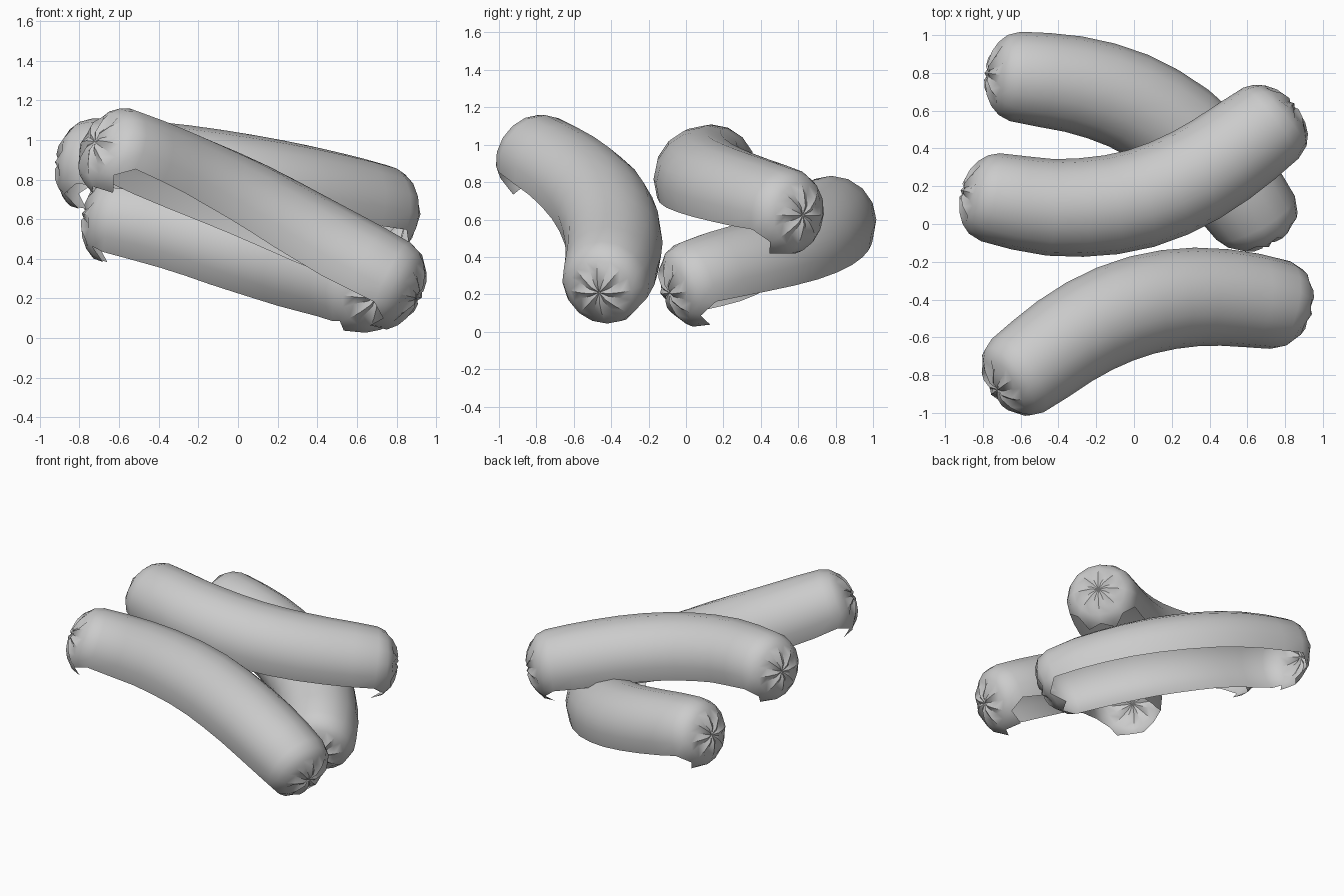
import bpy, bmesh, math
from mathutils import Vector

if "Cube" in bpy.data.objects:
    bpy.data.objects.remove(bpy.data.objects["Cube"])

SEG = 16                                   # sides round each sausage
CAP = [0.0, 0.008, 0.025, 0.055, 0.10, 0.165]   # ring distances from a tip
CAP_R = [0.0, 0.22, 0.50, 0.72, 0.89, 0.98]     # ring radius factors


def smooth_path(points, steps=20):
    """Catmull-Rom curve through the points, as a dense polyline."""
    p = [Vector(q) for q in points]
    p = [2 * p[0] - p[1]] + p + [2 * p[-1] - p[-2]]
    out = []
    for i in range(1, len(p) - 2):
        a, b, c, d = p[i - 1:i + 3]
        for k in range(steps):
            t = k / steps
            out.append(0.5 * (2 * b + (c - a) * t + (2 * a - 5 * b + 4 * c - d) * t ** 2
                              + (3 * b - a - 3 * c + d) * t ** 3))
    return out + [p[-2]]


def at_length(line, s):
    """Position and direction at arc length s."""
    for a, b in zip(line, line[1:]):
        step = (b - a).length
        if s <= step or b is line[-1]:
            return a.lerp(b, min(1, s / step)), (b - a).normalized()
        s -= step


def sausage(name, points, front_cut, back_cut, r_end=0.235, r_mid=0.265):
    """Curved tube with puckered tips; underside open between the two cut angles."""
    line = smooth_path(points)
    length = sum((b - a).length for a, b in zip(line, line[1:]))
    body = [0.165 + (length - 0.33) * k / 10 for k in range(1, 10)]
    dist = CAP + body + [length - d for d in reversed(CAP)]
    fac = CAP_R + [1] * 9 + CAP_R[::-1]
    n = len(dist)
    bm = bmesh.new()
    rings = []
    for i, (s, f) in enumerate(zip(dist, fac)):
        pos, d = at_length(line, s)
        side = d.cross(Vector((0, 0, 1))).normalized()
        up = side.cross(d)
        r = f * (r_end + (r_mid - r_end) * math.sin(math.pi * s / length))
        inward = d if i < n / 2 else -d
        near = min(i, n - 1 - i)
        if near == 0:
            rings.append([bm.verts.new(pos + inward * 0.025)] * SEG)
            continue
        ring = []
        for j in range(SEG):
            a = 2 * math.pi * j / SEG
            # radial folds of the puckered tip
            fold = (0.0, 0.012, 0.028, 0.012)[near] if near < 4 and j % 2 else 0
            ring.append(bm.verts.new(pos + inward * fold
                                     + (side * math.cos(a) + up * math.sin(a)) * r))
        rings.append(ring)
    for i in range(n - 1):
        near = min(i, n - 2 - i)
        for j in range(SEG):
            ang = (j + 0.5) * 360 / SEG
            gap = 180 + back_cut < ang < 360 - front_cut
            k = (j + 1) % SEG
            a, b, c, d = rings[i][j], rings[i + 1][j], rings[i + 1][k], rings[i][k]
            if gap and near > 4:
                continue
            if gap and near == 4:          # ragged rim below the tips
                first = i < n / 2
                if j % 2:
                    bm.faces.new((a, b, d) if first else (b, c, a))
                else:
                    bm.faces.new((a, c, d) if first else (b, c, d))
                continue
            quad = list(dict.fromkeys((a, b, c, d)))
            bm.faces.new(quad)
    loose = [v for v in bm.verts if not v.link_faces]
    bmesh.ops.delete(bm, geom=loose, context='VERTS')
    me = bpy.data.meshes.new(name)
    bm.to_mesh(me)
    bm.free()
    ob = bpy.data.objects.new(name, me)
    bpy.context.collection.objects.link(ob)
    bpy.ops.object.select_all(action='DESELECT')
    ob.select_set(True)
    bpy.context.view_layer.objects.active = ob
    bpy.ops.object.shade_smooth_by_angle(angle=math.radians(40))
    return ob


# front sausage, sloping down to the right
sausage("front_sausage", [(-0.74, -0.89, 1.0), (-0.57, -0.77, 0.915), (-0.28, -0.565, 0.78),
                          (0.02, -0.435, 0.64), (0.35, -0.385, 0.47), (0.70, -0.415, 0.30),
                          (0.92, -0.47, 0.20)], 22.5, 22.5)
# upper sausage, resting across the other two
sausage("upper_sausage", [(-0.92, 0.18, 0.89), (-0.70, 0.13, 0.865), (-0.38, 0.085, 0.83),
                          (0.0, 0.125, 0.77), (0.34, 0.265, 0.71), (0.68, 0.50, 0.645),
                          (0.85, 0.64, 0.62)], 22.5, 22.5)
# lower sausage, at the back
sausage("lower_sausage", [(-0.79, 0.80, 0.63), (-0.58, 0.775, 0.59), (-0.27, 0.73, 0.52),
                          (0.02, 0.63, 0.44), (0.32, 0.43, 0.355), (0.60, 0.10, 0.27),
                          (0.71, -0.11, 0.20)], 45, 22.5)
